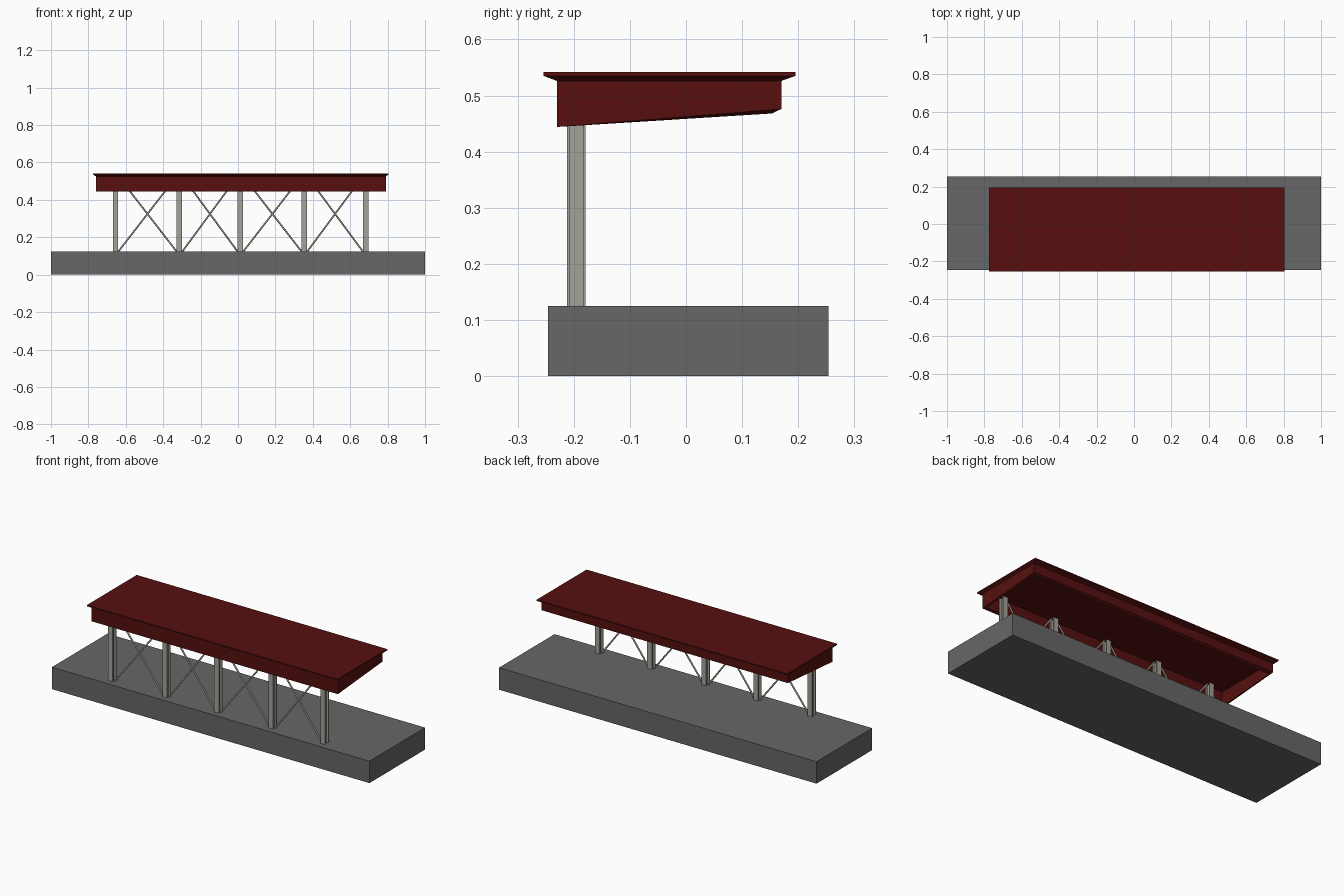
import bpy, bmesh, math
from mathutils import Vector

if "Cube" in bpy.data.objects:
    bpy.data.objects.remove(bpy.data.objects["Cube"])


def material(name, rgb):
    m = bpy.data.materials.new(name)
    m.diffuse_color = (*rgb, 1)
    m.use_nodes = True
    m.node_tree.nodes["Principled BSDF"].inputs["Base Color"].default_value = m.diffuse_color
    return m


CONCRETE = material("concrete_grey", (0.135, 0.135, 0.135))
RED = material("dark_red", (0.095, 0.005, 0.005))
STEEL = material("steel_grey", (0.37, 0.36, 0.32))


def finish(name, bm, mat):
    bmesh.ops.recalc_face_normals(bm, faces=bm.faces)
    me = bpy.data.meshes.new(name)
    bm.to_mesh(me)
    bm.free()
    me.materials.append(mat)
    ob = bpy.data.objects.new(name, me)
    bpy.context.collection.objects.link(ob)
    return ob


def loft(name, rings, mat):
    """Join matching rings of points with quads and cap both ends."""
    bm = bmesh.new()
    loops = [[bm.verts.new(p) for p in r] for r in rings]
    n = len(loops[0])
    for a, b in zip(loops, loops[1:]):
        for i in range(n):
            j = (i + 1) % n
            bm.faces.new((a[i], a[j], b[j], b[i]))
    bm.faces.new(loops[0])
    bm.faces.new(loops[-1])
    return finish(name, bm, mat)


def rect(x0, x1, y0, y1, z_front, z_back):
    return [(x0, y0, z_front), (x1, y0, z_front), (x1, y1, z_back), (x0, y1, z_back)]


# platform slab
loft("platform", [rect(-1, 1, -0.246, 0.254, z, z) for z in (0, 0.125)], CONCRETE)

# hollow canopy: thin top slab, flared eave, tapering skirt, recessed ceiling
CEILING = 0.528
outer = (-0.774, 0.804, -0.254, 0.195)
skirt = (-0.760, 0.790, -0.230, 0.170)
inner = (-0.749, 0.779, -0.213, 0.153)
loft("canopy", [
    rect(*outer, 0.542, 0.542),
    rect(*outer, 0.535, 0.535),
    rect(*skirt, 0.526, 0.526),
    rect(*skirt, 0.444, 0.476),
    rect(*inner, 0.445, 0.468),
    rect(*inner, CEILING, CEILING),
], RED)

# I-beam posts
POST_X = (-0.655, -0.313, 0.013, 0.355, 0.683)
POST_Y, HW, HD, FL, WEB = -0.1955, 0.0145, 0.0165, 0.005, 0.003
half = [(-HW, -HD), (HW, -HD), (HW, -HD + FL), (WEB, -HD + FL)]
section = half + [(x, -y) for x, y in reversed(half)]
section += [(-WEB, HD - FL), (-WEB, -HD + FL), (-HW, -HD + FL)]
# insert the remaining rear flange corner in order
section = half + [(WEB, HD - FL), (HW, HD - FL), (HW, HD), (-HW, HD),
                  (-HW, HD - FL), (-WEB, HD - FL), (-WEB, -HD + FL), (-HW, -HD + FL)]
for i, px in enumerate(POST_X):
    loft(f"post_{i + 1}", [[(px + x, POST_Y + y, z) for x, y in section]
                           for z in (0.12, CEILING + 0.002)], STEEL)


# crossed bracing rods, each running from a post foot to the next post head
def rod(name, a, b, r=0.0045, sides=8):
    a, b = Vector(a), Vector(b)
    d = (b - a).normalized()
    u = Vector((0, 1, 0))
    v = d.cross(u)
    ring = [r * (u * math.cos(t) + v * math.sin(t))
            for t in (2 * math.pi * k / sides for k in range(sides))]
    ob = loft(name, [[p + q for q in ring] for p in (a, b)], STEEL)
    for f in ob.data.polygons:
        f.use_smooth = len(f.vertices) == 4


for i, (x0, x1) in enumerate(zip(POST_X, POST_X[1:])):
    l, r = x0 + 0.016, x1 - 0.016
    rod(f"brace_rising_{i + 1}", (l, POST_Y, 0.125), (r, POST_Y, 0.525))
    rod(f"brace_falling_{i + 1}", (l, POST_Y, 0.525), (r, POST_Y, 0.125))
